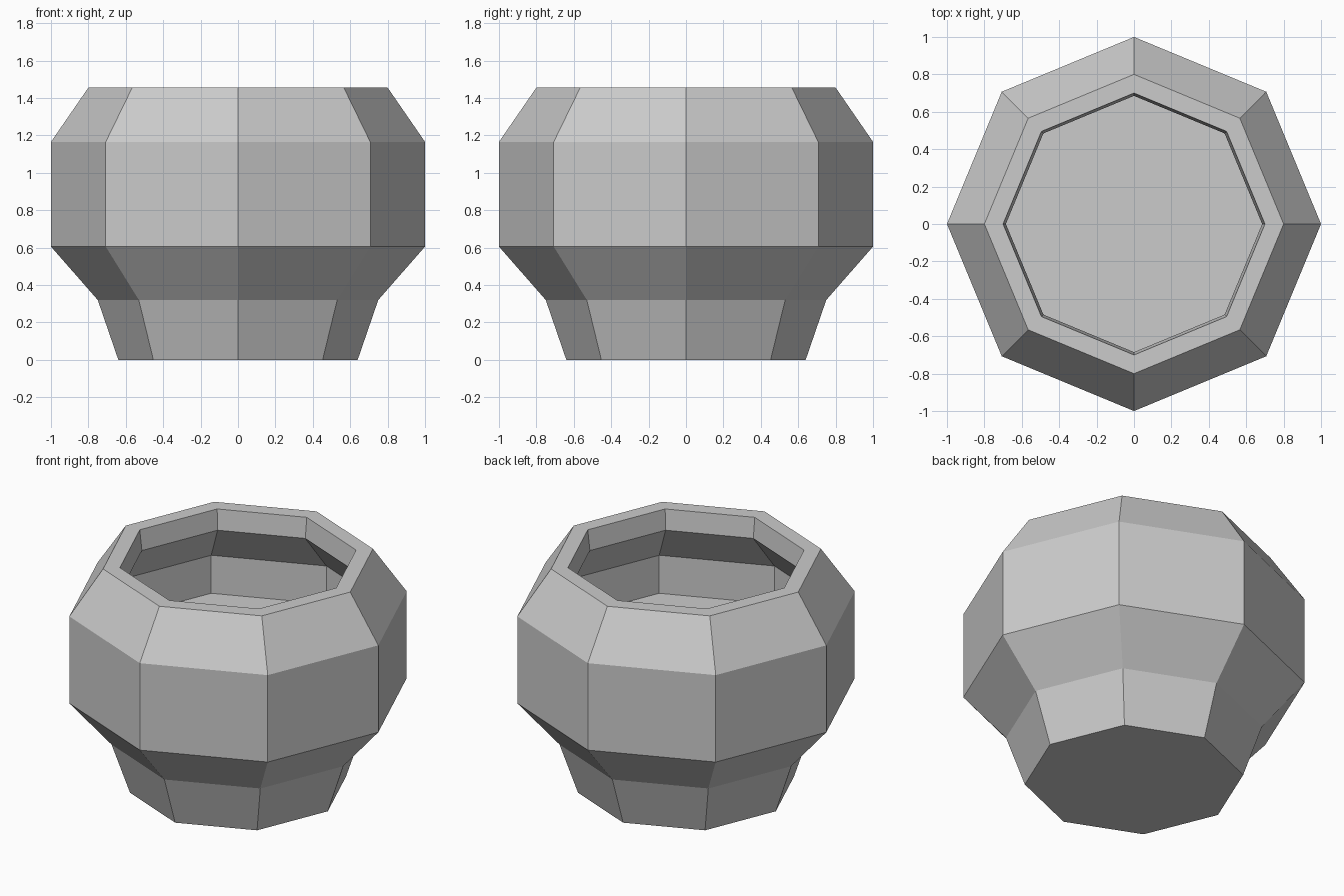
import bpy
import bmesh
import math

SIDES = 8

# Remove the default cube
cube = bpy.data.objects.get("Cube")
if cube:
    bpy.data.objects.remove(cube, do_unlink=True)

# Plain grey material
grey = bpy.data.materials.new("light_grey")
grey.use_nodes = True
colour = (0.6, 0.6, 0.6, 1)
grey.diffuse_color = colour
grey.node_tree.nodes["Principled BSDF"].inputs["Base Color"].default_value = colour

# Radius and height: base, foot, belly, shoulder, rim, lip, inner wall, floor
PROFILE = [(0.64, 0), (0.75, 0.32), (1, 0.605), (1, 1.165), (0.8, 1.455),
           (0.7, 1.455), (0.685, 1.325), (0.9, 1.065), (0.9, 0.82)]


def lathe(name, profile, material):
    """Faceted vessel with closed bottom and inner floor."""
    bm = bmesh.new()
    rings = []
    for r, z in profile:
        angles = [math.tau * i / SIDES for i in range(SIDES)]
        rings.append([bm.verts.new((r * math.cos(a), r * math.sin(a), z))
                      for a in angles])
    for low, high in zip(rings, rings[1:]):
        for i in range(SIDES):
            j = (i + 1) % SIDES
            bm.faces.new((low[i], low[j], high[j], high[i]))
    bm.faces.new(rings[0][::-1])
    bm.faces.new(rings[-1])
    bmesh.ops.recalc_face_normals(bm, faces=bm.faces)
    mesh = bpy.data.meshes.new(name)
    bm.to_mesh(mesh)
    bm.free()
    mesh.materials.append(material)
    obj = bpy.data.objects.new(name, mesh)
    bpy.context.collection.objects.link(obj)
    return obj


lathe("octagonal_pot", PROFILE, grey)
